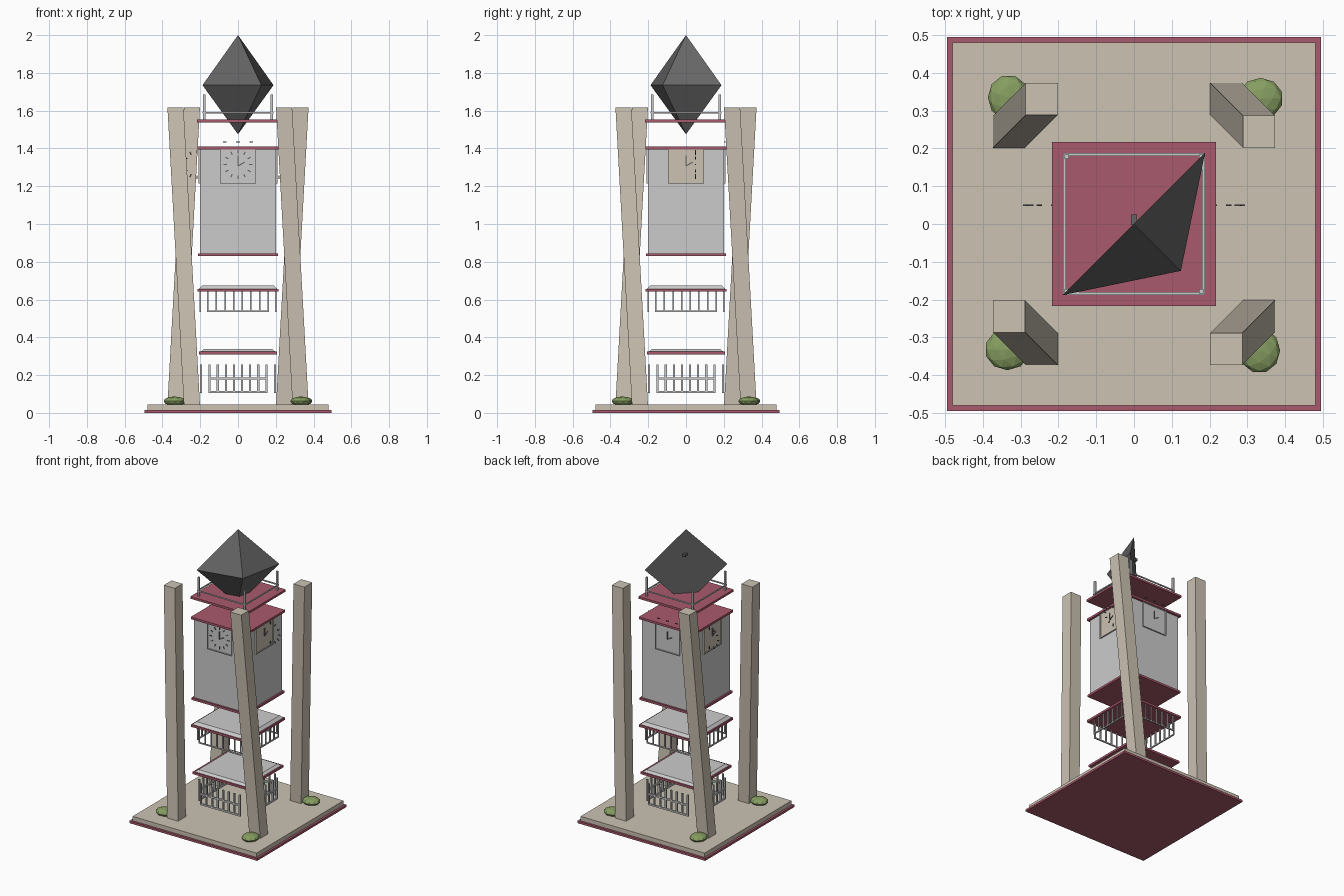
import bpy, bmesh
from math import sin, cos, pi
from mathutils import Matrix, Vector

if "Cube" in bpy.data.objects:
    bpy.data.objects.remove(bpy.data.objects["Cube"])


def mat(name, rgb):
    m = bpy.data.materials.new(name)
    m.diffuse_color = (*rgb, 1)
    m.use_nodes = True
    m.node_tree.nodes["Principled BSDF"].inputs["Base Color"].default_value = m.diffuse_color
    return m


MAROON = mat("maroon", (0.40, 0.10, 0.15))
STONE = mat("stone", (0.60, 0.54, 0.45))
DARK = mat("dark", (0.13, 0.13, 0.13))
GREEN = mat("green", (0.24, 0.34, 0.12))
GREY = mat("grey", (0.65, 0.65, 0.64))


def finish(name, bm, material):
    bmesh.ops.recalc_face_normals(bm, faces=bm.faces)
    me = bpy.data.meshes.new(name)
    bm.to_mesh(me)
    bm.free()
    me.materials.append(material)
    ob = bpy.data.objects.new(name, me)
    bpy.context.collection.objects.link(ob)
    return ob


def box(bm, centre, size, m=Matrix()):
    bmesh.ops.create_cube(bm, size=1, matrix=m @ Matrix.Translation(centre) @ Matrix.Diagonal((*size, 1)))


def hull(name, points, material):
    bm = bmesh.new()
    vs = [bm.verts.new(p) for p in points]
    bmesh.ops.convex_hull(bm, input=vs)
    return finish(name, bm, material)


def square(half, z, cx=0, cy=0):
    return [(cx + sx * half, cy + sy * half, z) for sx in (-1, 1) for sy in (-1, 1)]


def slab(name, half, z0, z1, material, top_half=None):
    return hull(name, square(half, z0) + square(top_half or half, z1), material)


QUARTERS = [Matrix.Rotation(i * pi / 2, 4, 'Z') for i in range(4)]

# Base and floor plates
slab("base_trim", 0.495, 0, 0.015, MAROON)
slab("base_floor", 0.48, 0.015, 0.045, STONE)
slab("lower_floor_trim", 0.207, 0.31, 0.325, MAROON)
slab("lower_floor", 0.197, 0.325, 0.338, GREY, 0.18)
slab("middle_floor_trim", 0.215, 0.642, 0.657, MAROON)
slab("middle_floor", 0.207, 0.657, 0.675, GREY, 0.19)
slab("clock_room_bottom_trim", 0.212, 0.83, 0.845, MAROON)
slab("clock_room", 0.2, 0.845, 1.395, GREY)
slab("clock_room_top_trim", 0.215, 1.395, 1.41, MAROON)
slab("roof_plate", 0.217, 1.538, 1.553, MAROON)

# Leaning columns and bushes at the corners
for i, q in enumerate(QUARTERS):
    b, t = q @ Vector((0.244, 0.331, 0)), q @ Vector((0.331, 0.244, 0))
    hull(f"column_{i}", square(0.0425, 0.045, b.x, b.y) + square(0.0425, 1.617, t.x, t.y), STONE)
    bm = bmesh.new()
    bmesh.ops.create_icosphere(bm, subdivisions=2, radius=1, matrix=q @ Matrix.Translation((0.335, 0.332, 0.062))
                               @ Matrix.Diagonal((0.06, 0.055, 0.025, 1)))
    finish(f"bush_{i}", bm, GREEN)


# Railings on all four sides: evenly spaced bars plus horizontal rails
def railing(name, reach, half, z0, z1, rails, w):
    bm = bmesh.new()
    for q in QUARTERS:
        for k in range(8):
            x = -half + 2 * half * k / 7
            box(bm, (x, -reach, (z0 + z1) / 2), (w, w, z1 - z0), q)
        for z in rails:
            box(bm, (0, -reach, z), (2 * half + w, w, w), q)
    finish(name, bm, GREY)


railing("lower_railing", 0.195, 0.15, 0.107, 0.255, (0.111, 0.182), 0.011)
railing("middle_railing", 0.199, 0.16, 0.535, 0.645, (0.539,), 0.008)

# Roof railing: corner posts and one ring
bm = bmesh.new()
for q in QUARTERS:
    box(bm, (0.178, 0.178, 1.619), (0.012, 0.012, 0.132), q)
    box(bm, (0, -0.184, 1.59), (0.374, 0.007, 0.008), q)
finish("roof_railing", bm, GREY)

# Half crystal with a flat back, and a small peg in that back
hull("crystal", [(0, 0, 2), (0, 0, 1.475), (-0.188, -0.188, 1.735),
                 (0.188, 0.188, 1.735), (0.124, -0.124, 1.735)], DARK)
bm = bmesh.new()
box(bm, (0, 0.011, 1.825), (0.016, 0.028, 0.016))
finish("crystal_peg", bm, DARK)

# Clock panels, frames and hands on four faces
CZ = 1.307
for i, q in enumerate(QUARTERS):
    side = i % 2
    bm = bmesh.new()
    box(bm, (0, -0.201, CZ), (0.19, 0.007, 0.18), q)
    finish(f"clock_panel_{i}", bm, STONE if side else GREY)
    bm = bmesh.new()
    for s in (-1, 1):
        box(bm, (s * 0.092, -0.203, CZ), (0.007, 0.012, 0.185), q)
        box(bm, (0, -0.203, CZ + s * 0.089), (0.184, 0.012, 0.007), q)
    finish(f"clock_frame_{i}", bm, STONE if side else GREY)
    bm = bmesh.new()
    for length, angle in ((0.055, 0), (0.04, pi / 3)):
        m = q @ Matrix.Translation((0, -0.207, CZ)) @ Matrix.Rotation(angle, 4, 'Y')
        box(bm, (0, 0, length / 2), (0.006, 0.004, length), m)
    finish(f"clock_hands_{i}", bm, DARK)

# Hour marks: a ring on the front, edge-on rings on the sides
for name, x, y in (("front", 0, -0.206), ("left", -0.217, 0.05), ("right", 0.217, 0.05)):
    bm = bmesh.new()
    for k in range(12):
        m = Matrix.Translation((x, y, CZ + 0.008)) @ Matrix.Rotation(k * pi / 6, 4, 'Y')
        box(bm, (0, 0, 0.068), (0.006, 0.004, 0.018), m)
    finish(f"{name}_hour_marks", bm, DARK)

# Loose marks above the back clock
bm = bmesh.new()
for x in (-0.07, 0, 0.07):
    box(bm, (x, 0.205, 1.435), (0.02, 0.006, 0.005))
finish("back_hour_marks", bm, DARK)
